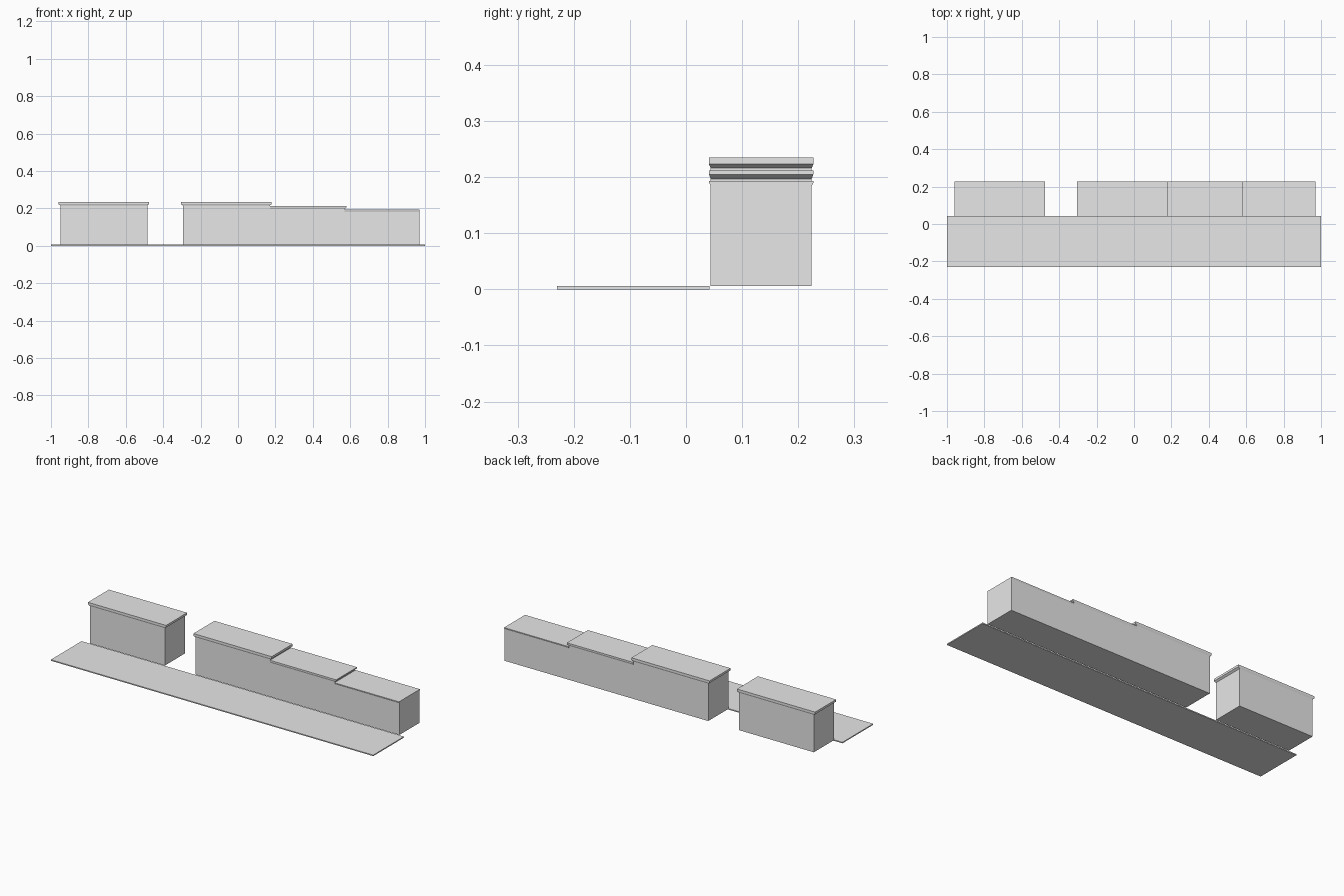
import bpy
import bmesh

cube = bpy.data.objects.get("Cube")
if cube:
    bpy.data.objects.remove(cube, do_unlink=True)

grey = bpy.data.materials.new("light grey")
grey.use_nodes = True
grey.diffuse_color = (0.8, 0.8, 0.8, 1)
grey.node_tree.nodes["Principled BSDF"].inputs["Base Color"].default_value = (0.8, 0.8, 0.8, 1)

BASE = 0.006             # pavement thickness, also the foot of the walls
FRONT, BACK = 0.044, 0.224
LIP_Y = 0.003            # coping overhang front and back
LIP_X = 0.01             # coping overhang at the ends


def loft(name, rings):
    """Closed solid through stacked rectangles (x0, x1, y0, y1, z)."""
    bm = bmesh.new()
    loops = []
    for x0, x1, y0, y1, z in rings:
        corners = ((x0, y0), (x1, y0), (x1, y1), (x0, y1))
        loops.append([bm.verts.new((x, y, z)) for x, y in corners])
    bm.faces.new(loops[0][::-1])
    bm.faces.new(loops[-1])
    for low, high in zip(loops, loops[1:]):
        for i in range(4):
            j = (i + 1) % 4
            bm.faces.new((low[i], low[j], high[j], high[i]))
    mesh = bpy.data.meshes.new(name)
    bm.to_mesh(mesh)
    bm.free()
    mesh.materials.append(grey)
    obj = bpy.data.objects.new(name, mesh)
    bpy.context.collection.objects.link(obj)
    return obj


def wall(name, x0, x1, neck, lip, top, left_lip=LIP_X, right_lip=LIP_X):
    """Wall block whose coping flares out from neck to lip, then rises to top."""
    body = (x0, x1, FRONT, BACK)
    coping = (x0 - right_lip, x1 + left_lip, FRONT - LIP_Y, BACK + LIP_Y)
    loft(name, [(*body, BASE), (*body, neck), (*coping, lip), (*coping, top)])


# Pavement strip along the front
loft("pavement", [(-1, 1, -0.23, 0.042, z) for z in (0, BASE)])

# Separate wall, then the stepped run on the other side of the opening
wall("separate_wall", -0.95, -0.485, 0.216, 0.223, 0.235)
wall("high_wall", -0.295, 0.17, 0.216, 0.223, 0.235)
wall("middle_wall", 0.17, 0.57, 0.197, 0.205, 0.212, right_lip=0)
wall("low_wall", 0.57, 0.97, 0.184, 0.19, 0.193, left_lip=0, right_lip=0)
